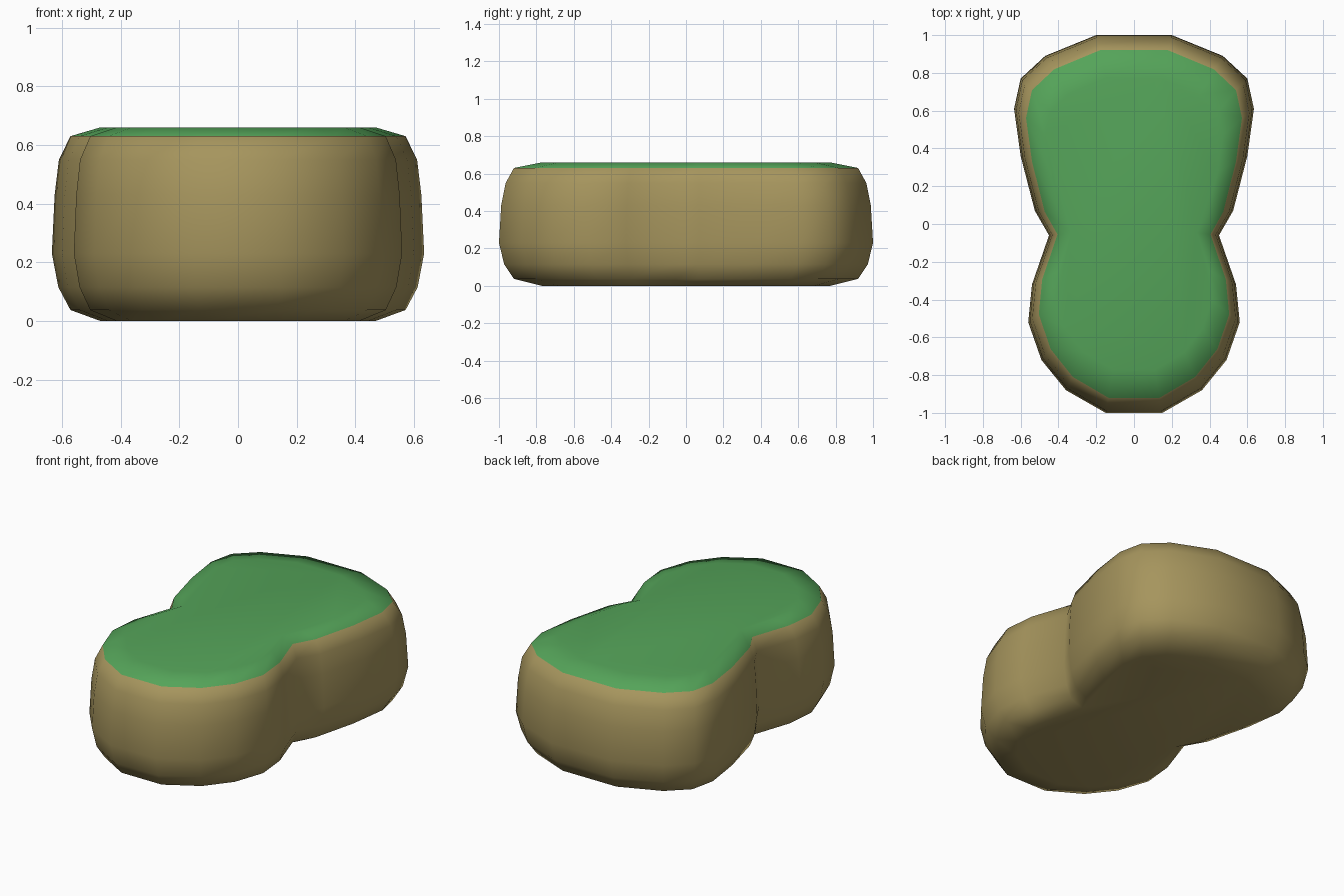
import bpy, bmesh

if "Cube" in bpy.data.objects:
    bpy.data.objects.remove(bpy.data.objects["Cube"])


def material(name, color):
    m = bpy.data.materials.new(name)
    m.diffuse_color = (*color, 1)
    m.use_nodes = True
    m.node_tree.nodes["Principled BSDF"].inputs["Base Color"].default_value = m.diffuse_color
    return m


# Right half of the plan outline, back to front
half = [(0.20, 1.0), (0.47, 0.89), (0.60, 0.77), (0.635, 0.61), (0.60, 0.36),
        (0.525, 0.07), (0.45, -0.06), (0.54, -0.32), (0.56, -0.52),
        (0.49, -0.72), (0.36, -0.88), (0.15, -1.0)]
# Mirror to a closed counter-clockwise loop
outline = [(-x, y) for x, y in half] + half[::-1]

# Vertical profile: height, x scale, y scale
profile = [(0.0, 0.74, 0.77), (0.037, 0.90, 0.92), (0.115, 0.965, 0.972),
           (0.23, 1.0, 1.0), (0.43, 0.985, 0.988), (0.55, 0.962, 0.964),
           (0.63, 0.90, 0.92), (0.66, 0.74, 0.77)]

# Loft the rounded block through the stacked outlines
bm = bmesh.new()
rings = [[bm.verts.new((x * sx, y * sy, z)) for x, y in outline]
         for z, sx, sy in profile]
n = len(outline)
for k in range(len(rings) - 1):
    lo, hi = rings[k], rings[k + 1]
    for i in range(n):
        j = (i + 1) % n
        f = bm.faces.new((lo[i], lo[j], hi[j], hi[i]))
        f.material_index = 1 if k == len(rings) - 2 else 0
bm.faces.new(rings[0][::-1])
bm.faces.new(rings[-1]).material_index = 1  # grass cap
for f in bm.faces:
    f.smooth = True
bmesh.ops.recalc_face_normals(bm, faces=bm.faces)

mesh = bpy.data.meshes.new("grassy_ground_block")
bm.to_mesh(mesh)
bm.free()
mesh.materials.append(material("earth", (0.38, 0.30, 0.11)))
mesh.materials.append(material("grass", (0.09, 0.37, 0.10)))
block = bpy.data.objects.new("grassy_ground_block", mesh)
bpy.context.collection.objects.link(block)
